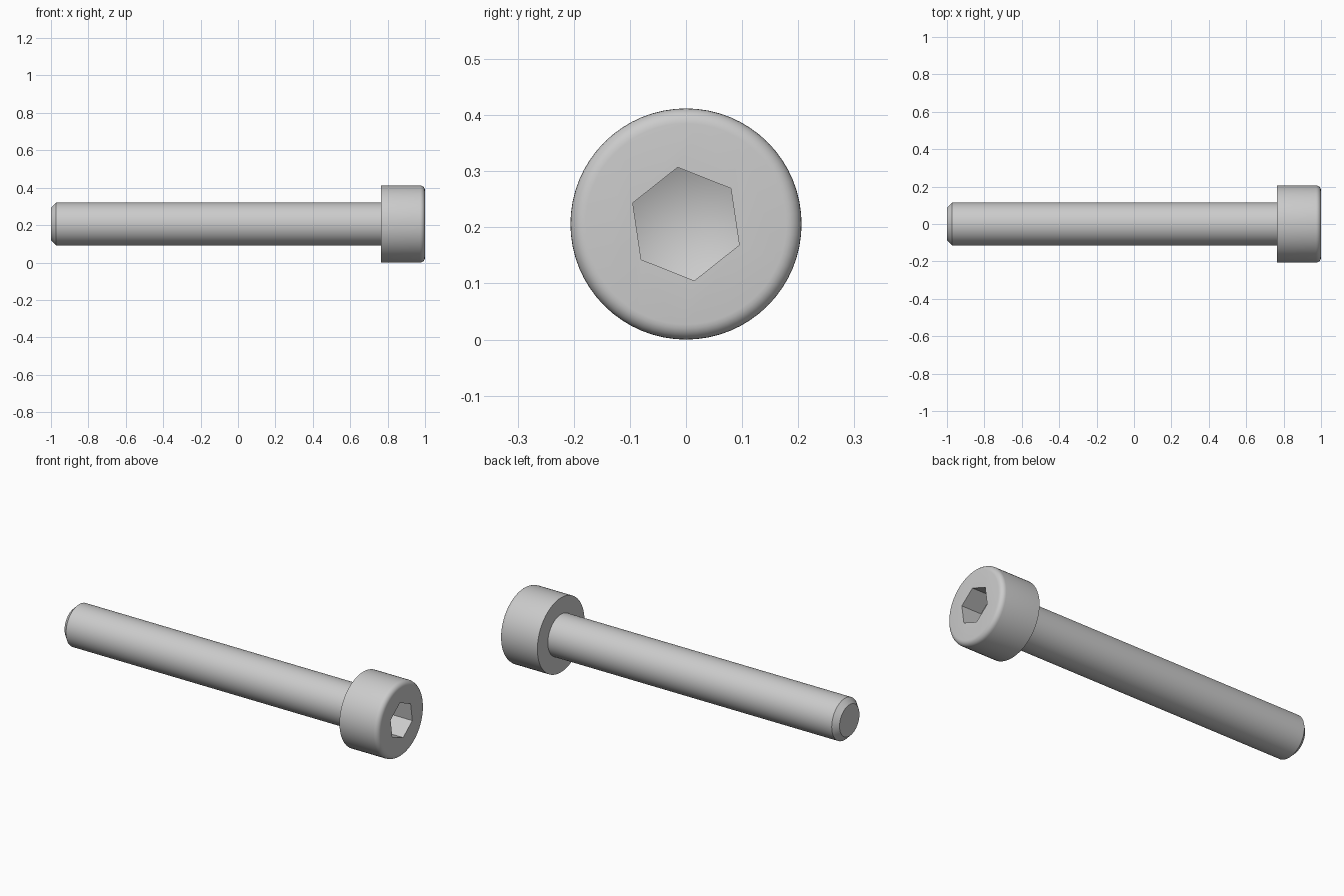
import bpy, bmesh
from math import sin, cos, pi, radians

if "Cube" in bpy.data.objects:
    bpy.data.objects.remove(bpy.data.objects["Cube"])

AXIS_Z = 0.206      # height of the bolt's axis
HEAD_R, SHAFT_R, ROUND = 0.206, 0.115, 0.027

steel = bpy.data.materials.new("grey_steel")
steel.use_nodes = True
colour = (0.6, 0.6, 0.6, 1)
steel.diffuse_color = colour
steel.node_tree.nodes["Principled BSDF"].inputs["Base Color"].default_value = colour


def lathe(name, profile, sides, start=0.0):
    """Turn (x, radius) points around the bolt axis; zero radius makes a tip."""
    bm = bmesh.new()
    rings = []
    for x, r in profile:
        count = sides if r > 0 else 1
        rings.append([bm.verts.new((x, r * cos(start + 2 * pi * i / sides),
                                    AXIS_Z + r * sin(start + 2 * pi * i / sides)))
                      for i in range(count)])
    for a, b in zip(rings, rings[1:]):
        for i in range(sides):
            j = (i + 1) % sides
            if len(b) == 1:
                bm.faces.new((a[i], a[j], b[0]))
            elif len(a) == 1:
                bm.faces.new((a[0], b[j], b[i]))
            else:
                bm.faces.new((a[i], a[j], b[j], b[i]))
    for ring in (rings[0], rings[-1]):
        if len(ring) > 1:
            bm.faces.new(ring)
    bmesh.ops.recalc_face_normals(bm, faces=bm.faces)
    mesh = bpy.data.meshes.new(name)
    bm.to_mesh(mesh)
    bm.free()
    obj = bpy.data.objects.new(name, mesh)
    bpy.context.collection.objects.link(obj)
    mesh.materials.append(steel)
    return obj


# Chamfered shaft, flat shoulder and head with a rounded rim
rim = [(1 - ROUND + ROUND * sin(t * pi / 12), HEAD_R - ROUND + ROUND * cos(t * pi / 12))
       for t in range(7)]
bolt = lathe("socket_head_bolt",
             [(-1, 0.087), (-0.972, SHAFT_R), (0.765, SHAFT_R), (0.765, HEAD_R)] + rim, 64)

# Hexagonal socket with a shallow conical floor
cutter = lathe("socket_cutter", [(0.83, 0), (0.88, 0.102), (1.1, 0.102)], 6, radians(38.4))
cutter.hide_render = True

cut = bolt.modifiers.new("socket", "BOOLEAN")
cut.operation = "DIFFERENCE"
cut.solver = "EXACT"
cut.object = cutter
bpy.context.view_layer.objects.active = bolt
bpy.ops.object.select_all(action="DESELECT")
bolt.select_set(True)
bpy.ops.object.modifier_apply(modifier=cut.name)
bpy.data.objects.remove(cutter)
bpy.ops.object.shade_smooth_by_angle(angle=radians(32))
